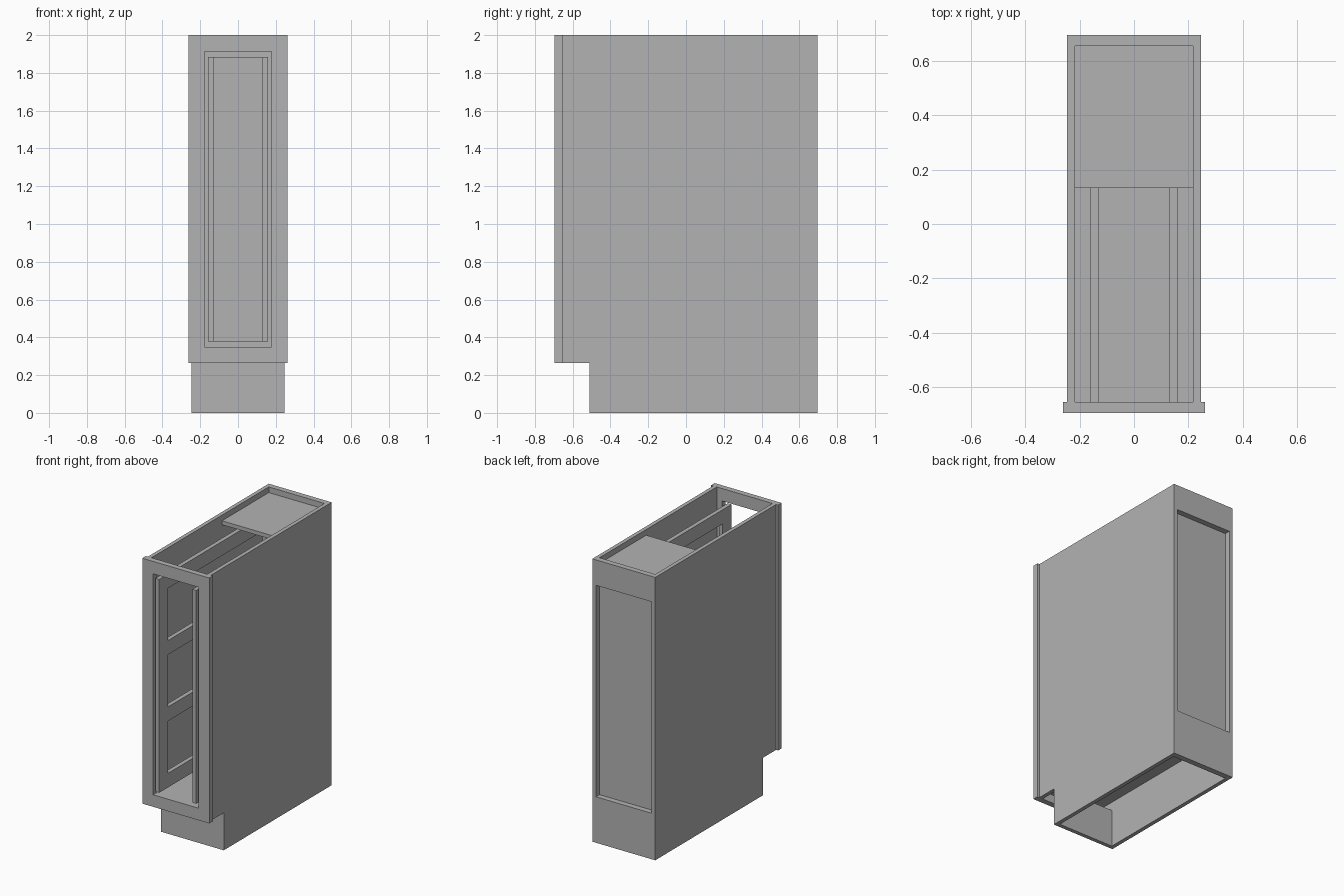
import bpy
from math import pi
from mathutils import Euler, Matrix

cube = bpy.data.objects.get("Cube")
if cube:
    bpy.data.objects.remove(cube, do_unlink=True)

mat = bpy.data.materials.new("cabinet grey")
mat.use_nodes = True
GREY = (0.45, 0.45, 0.45, 1)
mat.diffuse_color = GREY
mat.node_tree.nodes["Principled BSDF"].inputs["Base Color"].default_value = GREY


def rect(a0, a1, b0, b1):
    return [(a0, b0), (a1, b0), (a1, b1), (a0, b1)]


# Rotations that stand a flat outline up, facing front or facing sideways
TURN = {"front": Euler((pi / 2, 0, 0)),
        "side": Euler((pi / 2, 0, pi / 2)),
        "top": Euler((0, 0, 0))}


def board(name, facing, outlines, lo, hi):
    """Board cut from a flat outline (further outlines are holes), from lo to hi across."""
    curve = bpy.data.curves.new(name, "CURVE")
    curve.dimensions = "2D"
    curve.fill_mode = "BOTH"
    curve.extrude = (hi - lo) / 2
    for pts in outlines:
        spline = curve.splines.new("POLY")
        spline.points.add(len(pts) - 1)
        for point, (a, b) in zip(spline.points, pts):
            point.co = (a, b, 0, 1)
        spline.use_cyclic_u = True
    temp = bpy.data.objects.new("temp", curve)
    bpy.context.collection.objects.link(temp)
    deps = bpy.context.evaluated_depsgraph_get()
    mesh = bpy.data.meshes.new_from_object(temp.evaluated_get(deps))
    bpy.data.objects.remove(temp, do_unlink=True)
    mid = (lo + hi) / 2
    shift = {"front": (0, mid, 0), "side": (mid, 0, 0), "top": (0, 0, mid)}[facing]
    mesh.transform(Matrix.Translation(shift) @ TURN[facing].to_matrix().to_4x4())
    mesh.name = name
    mesh.materials.clear()
    mesh.materials.append(mat)
    mesh.shade_flat()
    obj = bpy.data.objects.new(name, mesh)
    bpy.context.collection.objects.link(obj)
    return obj


FRONT, FRAME_BACK, BACK = -0.695, -0.655, 0.695
OUT, INN = 0.246, 0.218
KICK_Y, KICK_Z, FLOOR = -0.51, 0.265, 0.35

# Face frame around the front opening
board("face_frame", "front",
      [rect(-0.262, 0.262, KICK_Z, 2), rect(-0.177, 0.177, FLOOR, 1.912)],
      FRONT, FRAME_BACK)

# Side panels with a toe notch
side = [(KICK_Y, 0), (BACK, 0), (BACK, 2), (FRAME_BACK, 2),
        (FRAME_BACK, KICK_Z), (KICK_Y, KICK_Z)]
board("right_side", "side", [side], -OUT, -INN)
board("left_side", "side", [side], INN, OUT)

# Floor, toe board and partial top
board("floor", "top", [rect(-INN, INN, FRAME_BACK, 0.655)], 0.325, FLOOR)
board("toe_board", "front", [rect(-INN, INN, 0, KICK_Z)], KICK_Y, KICK_Y + 0.028)
board("top_panel", "top", [rect(-INN, INN, 0.133, 0.655)], 1.932, 1.96)

# Back rails and recessed back panel
board("back_top_rail", "front", [rect(-INN, INN, 1.82, 2)], 0.655, BACK)
board("back_bottom_rail", "front", [rect(-INN, INN, 0, 0.325)], 0.655, BACK)
board("back_panel", "front", [rect(-INN, INN, FLOOR, 1.932)], 0.627, 0.655)

# Pull-out rack: two ladder sides with three windows each, and a back board
LOW, HIGH, RIM, END = 0.377, 1.885, 0.1, 0.6
step = (HIGH - LOW - RIM) / 3
ladder = [rect(FRONT, END, LOW, HIGH)]
for i in range(3):
    z = LOW + RIM + i * step
    ladder.append(rect(FRONT + RIM, END - RIM, z, z + step - RIM))
board("rack_right_side", "side", ladder, -0.16, -0.13)
board("rack_left_side", "side", ladder, 0.13, 0.16)
board("rack_back", "front", [rect(-0.13, 0.13, LOW, HIGH)], END - 0.03, END)
